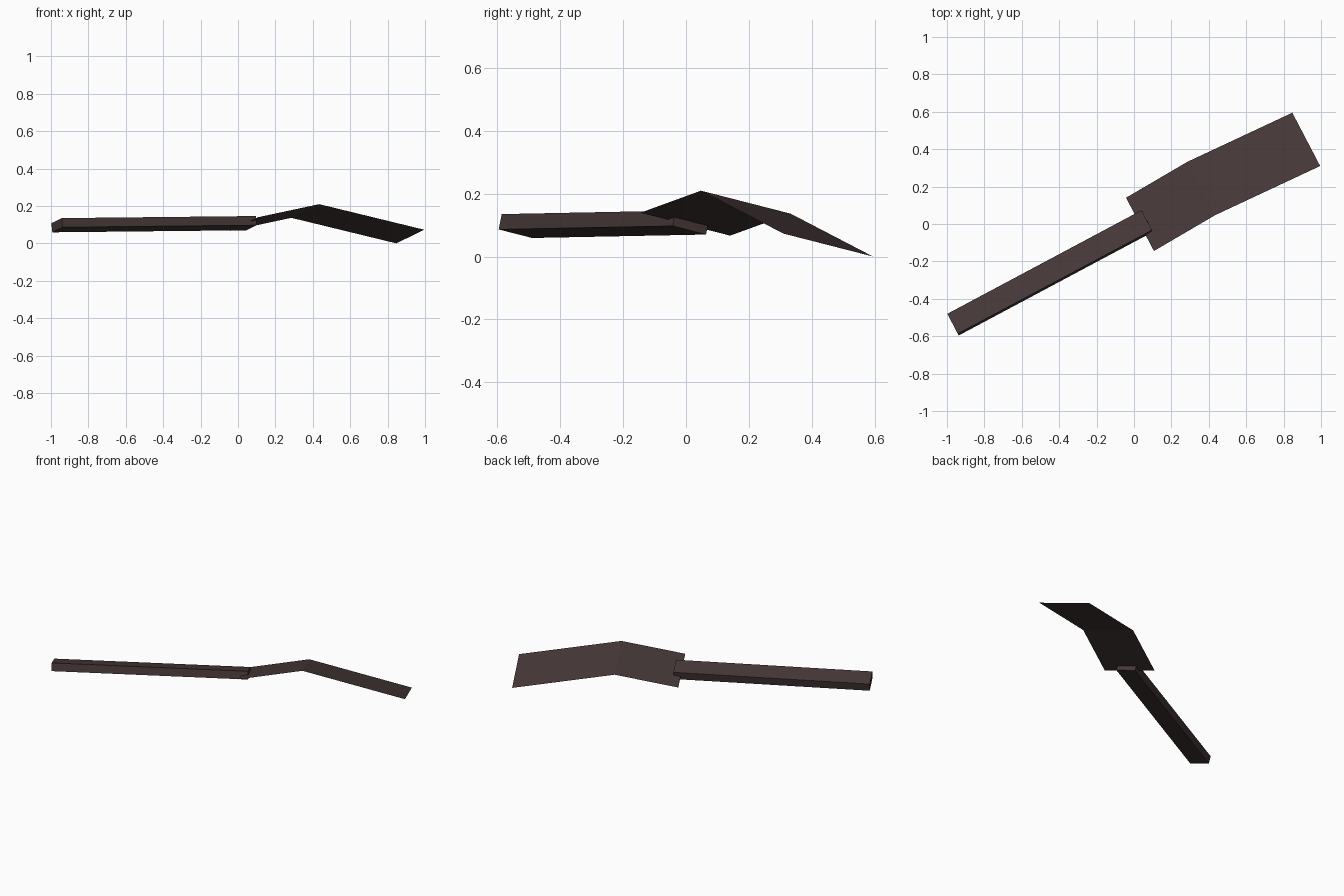
import bpy
from mathutils import Vector

if "Cube" in bpy.data.objects:
    bpy.data.objects.remove(bpy.data.objects["Cube"])

brown = bpy.data.materials.new("dark brown")
brown.diffuse_color = (0.062, 0.04, 0.04, 1)
brown.use_nodes = True
brown.node_tree.nodes["Principled BSDF"].inputs["Base Color"].default_value = brown.diffuse_color


def make(name, verts, faces):
    mesh = bpy.data.meshes.new(name)
    mesh.from_pydata(verts, [], faces)
    mesh.materials.append(brown)
    obj = bpy.data.objects.new(name, mesh)
    bpy.context.collection.objects.link(obj)
    return obj


# Blade: a thin sheet swept along a bent centre line
half = Vector((0.0745, -0.1425, 0.0365))
centres = [Vector(c) for c in ((0.032, -0.002, 0.103),
                               (0.36, 0.19, 0.173),
                               (0.921, 0.4525, 0.0365))]
verts = [c + s * half for c in centres for s in (-1, 1)]
make("blade", verts, [(2 * i, 2 * i + 1, 2 * i + 3, 2 * i + 2) for i in range(2)])

# Handle: a long rolled box, overlapping the blade's near edge
start = Vector((-0.9675, -0.538, 0.097))
end = Vector((0.0705, 0.0155, 0.108))
across = half.normalized() * 0.0615
down = (end - start).cross(across).normalized()
if down.z > 0:
    down = -down
down *= 0.025
corners = [across - down, -across - down, -across + down, across + down]
verts = [c + k for c in (start, end) for k in corners]
faces = [(3, 2, 1, 0), (4, 5, 6, 7)]
faces += [(i, (i + 1) % 4, (i + 1) % 4 + 4, i + 4) for i in range(4)]
make("handle", verts, faces)
